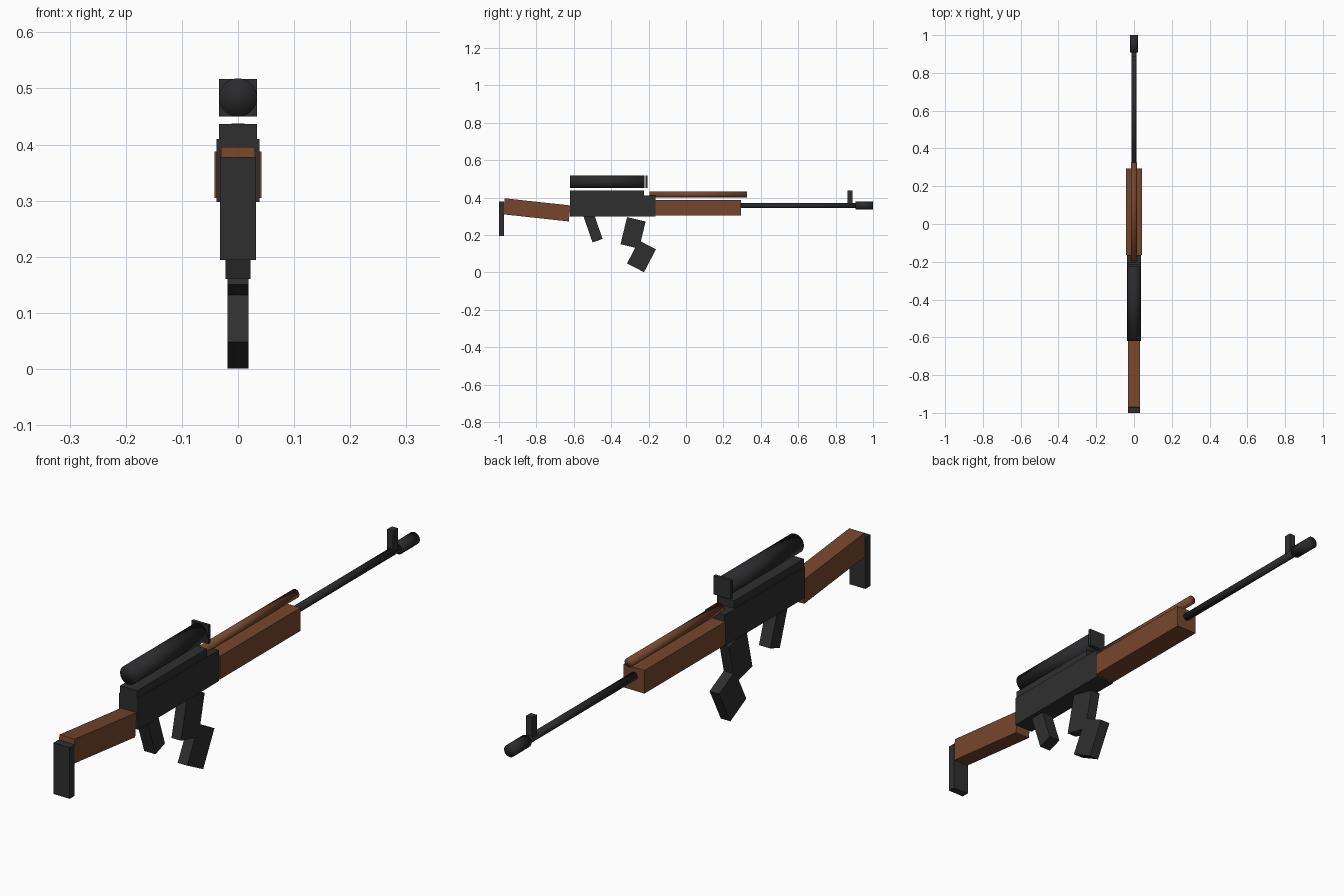
import bpy
from math import radians

cube = bpy.data.objects.get("Cube")
if cube:
    bpy.data.objects.remove(cube, do_unlink=True)


def material(name, rgb):
    m = bpy.data.materials.new(name)
    m.use_nodes = True
    m.diffuse_color = (*rgb, 1)
    m.node_tree.nodes["Principled BSDF"].inputs["Base Color"].default_value = (*rgb, 1)
    return m


STEEL = material("dark grey steel", (0.028, 0.028, 0.028))
BLACK = material("blued black metal", (0.023, 0.023, 0.025))
WOOD = material("brown wood", (0.18, 0.062, 0.026))


def finish(name, mat):
    ob = bpy.context.object
    ob.name = ob.data.name = name
    ob.data.materials.append(mat)
    return ob


def block(name, mat, width, y, z, depth, height, tilt=0):
    """Box centred at (y, z), tilted in the side plane."""
    bpy.ops.mesh.primitive_cube_add(size=1, location=(0, y, z))
    ob = finish(name, mat)
    for v in ob.data.vertices:
        v.co.x *= width
        v.co.y *= depth
        v.co.z *= height
    ob.rotation_euler.x = radians(tilt)


def span(name, mat, width, y0, y1, z0, z1):
    """Upright box given by its limits."""
    block(name, mat, width, (y0 + y1) / 2, (z0 + z1) / 2, y1 - y0, z1 - z0)


def tube(name, mat, radius, y0, y1, z):
    """Soft-shaded cylinder along y."""
    bpy.ops.mesh.primitive_cylinder_add(vertices=32, radius=radius, depth=y1 - y0,
                                        location=(0, (y0 + y1) / 2, z),
                                        rotation=(radians(90), 0, 0))
    bpy.ops.object.shade_smooth()
    finish(name, mat)


# Receiver and its raised cover
span("receiver", STEEL, 0.076, -0.62, -0.163, 0.298, 0.41)
span("receiver_cover", STEEL, 0.068, -0.62, -0.225, 0.40, 0.437)

# Scope with a square plate in front of its lens
tube("scope", BLACK, 0.034, -0.62, -0.222, 0.484)
span("scope_plate", STEEL, 0.068, -0.216, -0.205, 0.45, 0.517)

# Stock and butt plate
block("stock", WOOD, 0.061, -0.798, 0.334, 0.354, 0.086, -6.2)
span("butt_plate", STEEL, 0.064, -1.0, -0.972, 0.194, 0.378)

# Wooden fore-end
span("handguard", WOOD, 0.084, -0.163, 0.295, 0.305, 0.388)
tube("upper_handguard", WOOD, 0.016, -0.195, 0.325, 0.416)

# Barrel, muzzle and front sight
tube("barrel", BLACK, 0.014, 0.25, 0.95, 0.357)
tube("muzzle", BLACK, 0.022, 0.907, 1.0, 0.357)
span("front_sight", STEEL, 0.024, 0.863, 0.89, 0.357, 0.438)

# Grip and bent magazine
block("grip", STEEL, 0.045, -0.499, 0.245, 0.057, 0.16, 19)
block("magazine_upper", STEEL, 0.038, -0.283, 0.211, 0.102, 0.149, -13.5)
block("magazine_lower", STEEL, 0.038, -0.238, 0.0855, 0.102, 0.138, -27.5)
